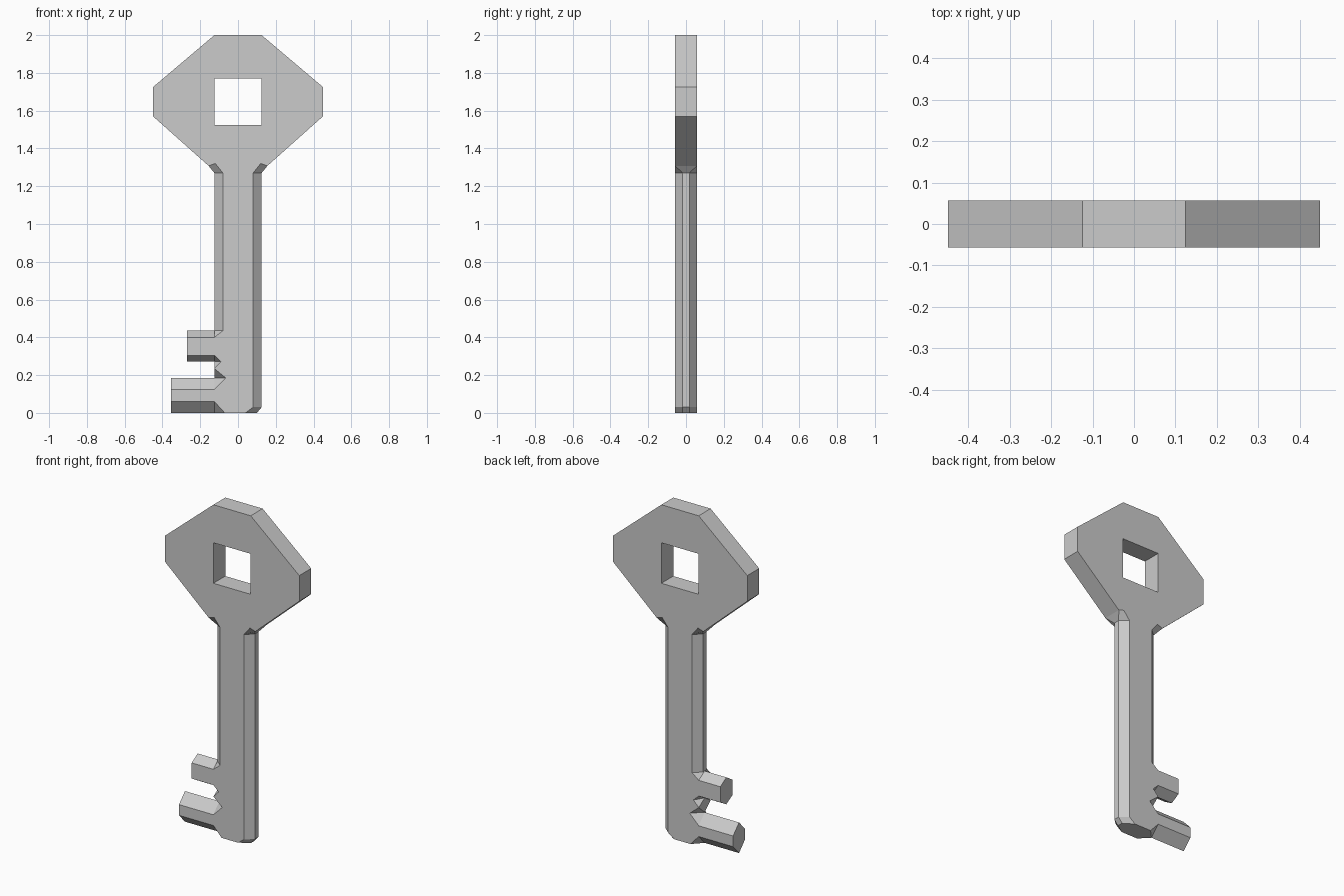
import bpy
import bmesh

if "Cube" in bpy.data.objects:
    bpy.data.objects.remove(bpy.data.objects["Cube"])

T = 0.057   # half thickness of the key
S = 0.018   # half width of the shaft's flat side

# Outline steps, bottom to top: face point (x, z), then rim point (x, z, half depth).
# A rim depth of T means a plain square edge, 0 means a pointed ridge.
head = [
    (0.08, 1.27, 0.125, 1.27, S), (0.12, 1.32, 0.156, 1.308, T),
    (0.156, 1.308, 0.156, 1.308, T), (0.45, 1.57, 0.45, 1.57, T),
    (0.45, 1.725, 0.45, 1.725, T), (0.125, 2, 0.125, 2, T), (0, 2, 0, 2, T)]

plain_side = [
    (0, 0, 0, 0, T), (0.04, 0, 0.10, 0, S), (0.08, 0.03, 0.125, 0.03, S)] + head

toothed_side = [
    (0, 0, 0, 0, T),
    # lower tooth
    (0.07, 0, 0.125, 0, 0), (0.125, 0.06, 0.125, 0, 0),
    (0.355, 0.06, 0.355, 0, 0), (0.355, 0.125, 0.355, 0.185, 0),
    (0.125, 0.125, 0.125, 0.185, 0), (0.065, 0.185, 0.125, 0.185, 0),
    # notch
    (0.125, 0.235, 0.125, 0.185, 0), (0.125, 0.235, 0.125, 0.272, 0),
    (0.09, 0.272, 0.125, 0.272, 0),
    # upper tooth
    (0.125, 0.305, 0.125, 0.272, 0), (0.27, 0.305, 0.27, 0.272, 0),
    (0.27, 0.40, 0.27, 0.435, 0), (0.125, 0.40, 0.125, 0.435, 0),
    (0.08, 0.435, 0.125, 0.435, S)] + head

hole = [(0, 1.77), (0.125, 1.77), (0.125, 1.525), (0, 1.525)]

bm = bmesh.new()
verts = {}


def add_face(points):
    """Make a face, sharing vertices and skipping collapsed ones."""
    loop = []
    for p in points:
        key = tuple(round(c, 4) + 0.0 for c in p)
        if key not in verts:
            verts[key] = bm.verts.new(key)
        if verts[key] not in loop:
            loop.append(verts[key])
    if len(loop) > 2 and not bm.faces.get(loop):
        bm.faces.new(loop)


def build_quarter(outline, sx, sy):
    """One side (left/right) of one half (front/back) of the key."""
    face = [(sx * a[0], sy * T, a[1]) for a in outline]
    rim = [(sx * a[2], sy * a[4], a[3]) for a in outline]
    mid = [(sx * a[2], 0, a[3]) for a in outline]
    inner = [(sx * x, sy * T, z) for x, z in hole]
    inner_mid = [(sx * x, 0, z) for x, z in hole]
    # broad flat face, running around the hole
    add_face(face + inner)
    # chamfers and edge walls
    for i in range(len(outline) - 1):
        add_face([face[i], face[i + 1], rim[i + 1], rim[i]])
        add_face([rim[i], rim[i + 1], mid[i + 1], mid[i]])
    # hole walls
    for i in range(3):
        add_face([inner[i], inner[i + 1], inner_mid[i + 1], inner_mid[i]])


for sy in (-1, 1):
    build_quarter(plain_side, 1, sy)
    build_quarter(toothed_side, -1, sy)

bmesh.ops.recalc_face_normals(bm, faces=bm.faces[:])
mesh = bpy.data.meshes.new("key")
bm.to_mesh(mesh)
bm.free()
key = bpy.data.objects.new("key", mesh)
bpy.context.collection.objects.link(key)
